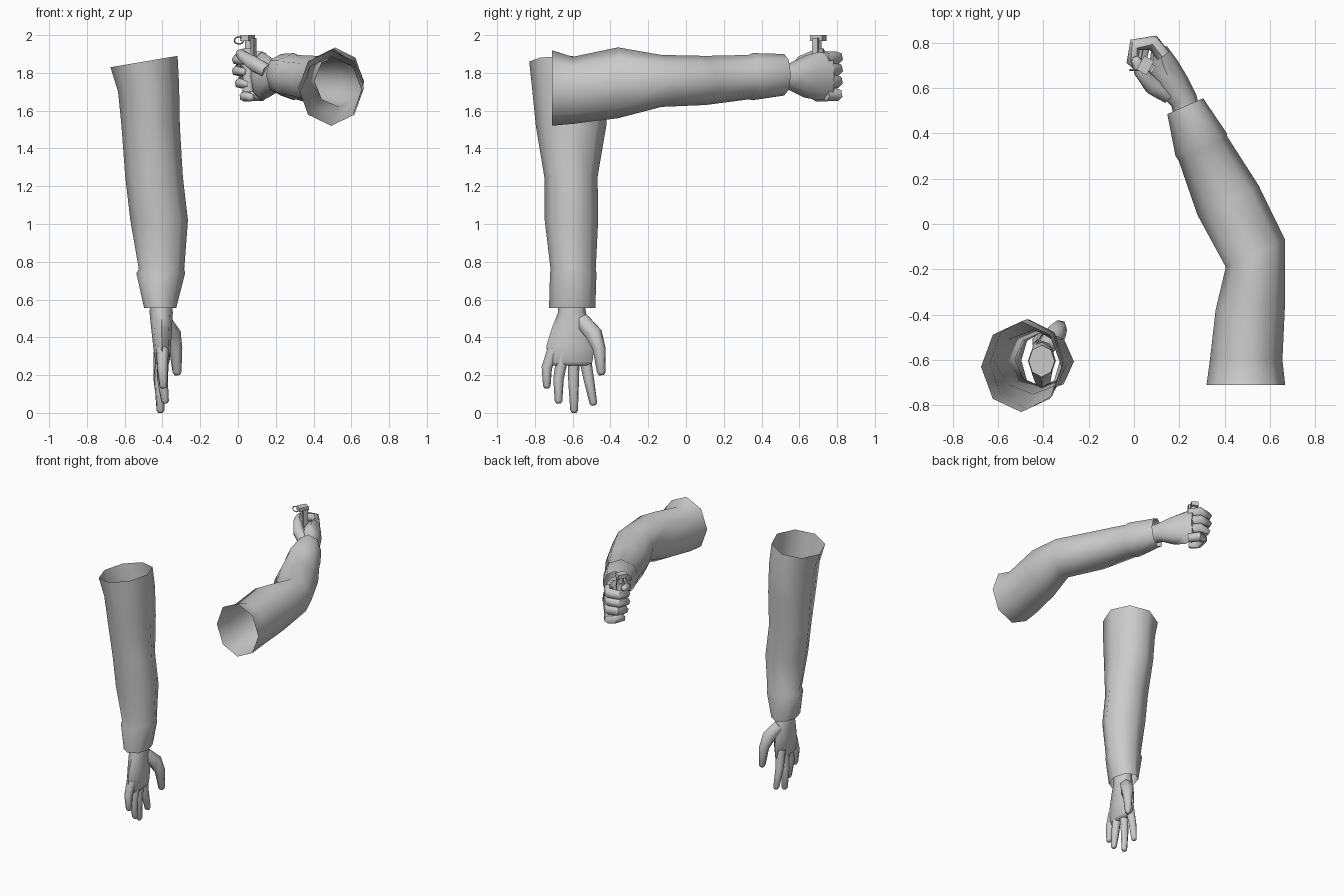
import bpy, bmesh, math
from mathutils import Vector, Matrix

if "Cube" in bpy.data.objects:
    bpy.data.objects.remove(bpy.data.objects["Cube"])

grey = bpy.data.materials.new("plain grey")
grey.diffuse_color = (0.6, 0.6, 0.6, 1)
grey.use_nodes = True
grey.node_tree.nodes["Principled BSDF"].inputs["Base Color"].default_value = grey.diffuse_color


def finish(name, bm, angle=62):
    bmesh.ops.recalc_face_normals(bm, faces=bm.faces)
    me = bpy.data.meshes.new(name)
    bm.to_mesh(me)
    bm.free()
    for p in me.polygons:
        p.use_smooth = True
    me.set_sharp_from_angle(angle=math.radians(angle))
    me.materials.append(grey)
    ob = bpy.data.objects.new(name, me)
    bpy.context.collection.objects.link(ob)
    return ob


def loft(name, rings, n=8, cap=False):
    """Skin a list of rings, each given as centre, half-width and half-height vectors."""
    bm = bmesh.new()
    loops = []
    for c, u, v in rings:
        loops.append([bm.verts.new(c + u * math.cos(2 * math.pi * i / n)
                                   + v * math.sin(2 * math.pi * i / n)) for i in range(n)])
    for a, b in zip(loops, loops[1:]):
        for i in range(n):
            j = (i + 1) % n
            bm.faces.new((a[i], a[j], b[j], b[i]))
    if cap:
        bm.faces.new(loops[0])
        bm.faces.new(loops[-1])
    return finish(name, bm)


def level(z, x0, x1, y0, y1, tilt=0.0):
    """Ring around the hanging arm from its x and y limits."""
    return (Vector(((x0 + x1) / 2, (y0 + y1) / 2, z)),
            Vector(((x1 - x0) / 2, 0, tilt)), Vector((0, (y1 - y0) / 2, 0)))


def upright(xl, yl, xr, yr, z0, z1):
    """Upright ring across the raised arm from its inner and outer points."""
    return (Vector(((xl + xr) / 2, (yl + yr) / 2, (z0 + z1) / 2)),
            Vector(((xr - xl) / 2, (yr - yl) / 2, 0)), Vector((0, 0, (z1 - z0) / 2)))


def digit(name, pts, radii, n=6):
    """Tapered tube through points, with a narrowed tip."""
    pts = [Vector(p) for p in pts]
    dirs = [(pts[min(i + 1, len(pts) - 1)] - pts[max(i - 1, 0)]).normalized()
            for i in range(len(pts))]
    side = dirs[0].orthogonal().normalized()
    rings = []
    for p, d, r in zip(pts, dirs, radii):
        side = (side - d * side.dot(d)).normalized()
        rings.append((p, side * r, d.cross(side) * r))
    # rounded end just before the tip
    c, u, v = rings[-1]
    rings[-1] = (c - dirs[-1] * radii[-1] * 0.6, u, v)
    rings.append((c, u * 0.6, v * 0.6))
    return loft(name, rings, n, cap=True)


# Hanging arm: open sleeve with a stepped cuff
loft("hanging_sleeve", [
    level(1.86, -0.675, -0.32, -0.83, -0.43, 0.03),
    level(1.72, -0.635, -0.312, -0.815, -0.42, 0.02),
    level(1.52, -0.617, -0.308, -0.795, -0.422),
    level(1.25, -0.597, -0.292, -0.75, -0.468),
    level(1.02, -0.57, -0.265, -0.748, -0.465),
    level(0.76, -0.525, -0.285, -0.717, -0.478),
    level(0.74, -0.538, -0.28, -0.72, -0.474),
    level(0.555, -0.497, -0.327, -0.725, -0.48),
])

# Open hand
loft("open_palm", [
    level(0.60, -0.465, -0.35, -0.675, -0.535),
    level(0.53, -0.468, -0.345, -0.678, -0.53),
    level(0.45, -0.46, -0.35, -0.71, -0.50),
    level(0.36, -0.45, -0.355, -0.738, -0.485),
    level(0.27, -0.438, -0.362, -0.735, -0.495),
    level(0.25, -0.425, -0.375, -0.72, -0.51),
], cap=True)
for name, pts in {
    "little_finger": [(-0.40, -0.70, 0.34), (-0.40, -0.737, 0.24), (-0.395, -0.737, 0.13)],
    "ring_finger": [(-0.395, -0.65, 0.32), (-0.40, -0.675, 0.18), (-0.385, -0.675, 0.05)],
    "middle_finger": [(-0.405, -0.595, 0.32), (-0.415, -0.595, 0.16), (-0.41, -0.592, 0.0)],
    "index_finger": [(-0.415, -0.54, 0.32), (-0.42, -0.515, 0.18), (-0.41, -0.488, 0.04)],
}.items():
    digit("open_" + name, pts, (0.034, 0.029, 0.021))
digit("open_thumb", [(-0.395, -0.55, 0.49), (-0.35, -0.49, 0.42), (-0.33, -0.46, 0.34),
                     (-0.322, -0.447, 0.20)], (0.045, 0.05, 0.036, 0.024))

# Raised arm: open sleeve bent at the elbow, with a stepped cuff
loft("raised_sleeve", [
    upright(0.32, -0.71, 0.667, -0.71, 1.52, 1.92),
    upright(0.335, -0.60, 0.655, -0.60, 1.53, 1.885),
    upright(0.36, -0.38, 0.667, -0.34, 1.56, 1.935),
    upright(0.405, -0.19, 0.667, -0.07, 1.62, 1.895),
    upright(0.28, 0.04, 0.55, 0.17, 1.63, 1.89),
    upright(0.197, 0.28, 0.412, 0.385, 1.66, 1.895),
    upright(0.183, 0.30, 0.41, 0.40, 1.655, 1.905),
    upright(0.147, 0.485, 0.305, 0.555, 1.68, 1.90),
])

# Closed hand
loft("closed_palm", [
    upright(0.18, 0.46, 0.29, 0.51, 1.715, 1.85),
    upright(0.165, 0.52, 0.275, 0.57, 1.71, 1.85),
    upright(0.09, 0.60, 0.235, 0.65, 1.67, 1.89),
    upright(0.065, 0.68, 0.19, 0.725, 1.655, 1.91),
    upright(0.075, 0.76, 0.145, 0.785, 1.665, 1.90),
], cap=True)
for i, (name, z, dx) in enumerate([("index", 1.88, 0), ("middle", 1.82, 0.0),
                                   ("ring", 1.755, 0.015), ("little", 1.685, 0.04)]):
    digit("closed_" + name + "_finger",
          [(0.13, 0.74, z), (0.085, 0.80, z), (0.005 + dx, 0.79, z),
           (-0.007 + dx, 0.72, z - 0.01), (0.04 + dx, 0.675, z - 0.015)],
          (0.034, 0.035, 0.031, 0.028, 0.022))
digit("closed_thumb", [(0.15, 0.57, 1.81), (0.08, 0.61, 1.85), (0.03, 0.67, 1.885),
                       (0.005, 0.735, 1.91)], (0.04, 0.042, 0.032, 0.024))

# Held canister with cap, lever and pull ring
for name, r, z0, z1 in [("canister", 0.03, 1.70, 1.93), ("canister_neck", 0.018, 1.93, 1.98)]:
    loft(name, [level(z, 0.055 - r, 0.055 + r, 0.70 - r, 0.70 + r) for z in (z0, z1)], cap=True)


def box(name, centre, size, turn):
    bm = bmesh.new()
    m = Matrix.Translation(centre) @ Matrix.Rotation(turn, 4, 'Z') @ Matrix.Diagonal((*size, 1))
    bmesh.ops.create_cube(bm, size=1, matrix=m)
    return finish(name, bm, 30)


box("canister_cap", (0.05, 0.70, 1.985), (0.05, 0.07, 0.03), -0.5)
box("canister_lever", (0.083, 0.685, 1.925), (0.012, 0.035, 0.12), -0.5)

bm = bmesh.new()
grid = []
for i in range(14):
    a = 2 * math.pi * i / 14
    grid.append([bm.verts.new((0.005 + (0.024 + 0.004 * math.cos(b)) * math.cos(a),
                               0.68 + 0.004 * math.sin(b),
                               1.972 + (0.019 + 0.004 * math.cos(b)) * math.sin(a)))
                 for b in (0, math.pi / 2, math.pi, 1.5 * math.pi)])
for i in range(14):
    a, b = grid[i], grid[(i + 1) % 14]
    for j in range(4):
        k = (j + 1) % 4
        bm.faces.new((a[j], a[k], b[k], b[j]))
finish("pull_ring", bm)
